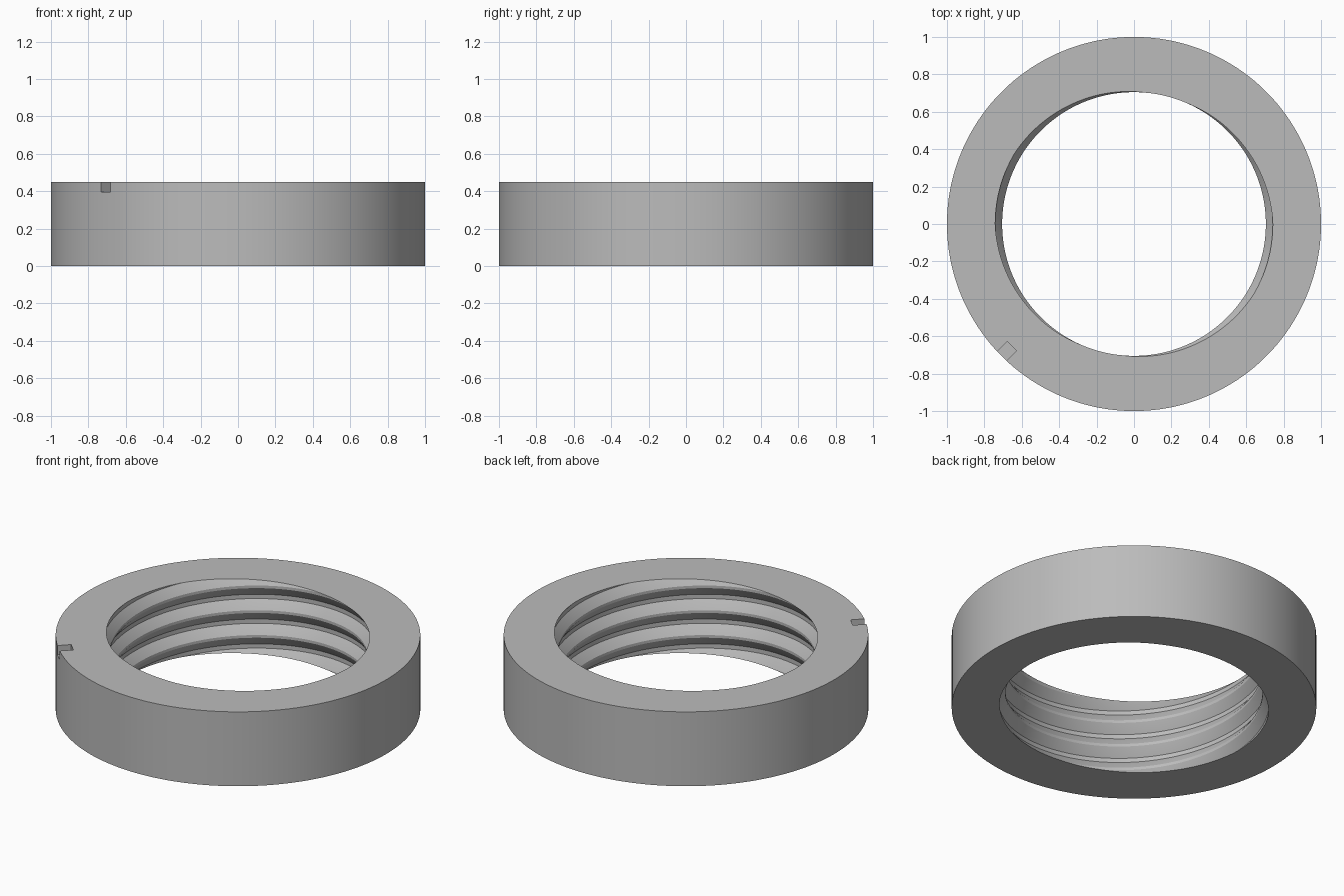
import bpy, bmesh, math
from mathutils import Matrix

if "Cube" in bpy.data.objects:
    bpy.data.objects.remove(bpy.data.objects["Cube"])

HEIGHT, R_OUT = 0.45, 1.0
PITCH, STARTS, SEG = 0.15, 2, 180
LEAD = PITCH * STARTS

# Thread cross-section over one pitch: (height from crest centre, radius)
TOOTH = [(-0.062, 0.742), (-0.035, 0.722), (-0.008, 0.705),
         (0.008, 0.705), (0.035, 0.722), (0.062, 0.742)]


def bore_radius(offset):
    """Bore radius at a height measured from a crest centre."""
    d = abs((offset + PITCH / 2) % PITCH - PITCH / 2)
    pts = TOOTH[3:]
    if d <= pts[0][0]:
        return pts[0][1]
    for (a, ra), (b, rb) in zip(pts, pts[1:]):
        if d <= b:
            return ra + (rb - ra) * (d - a) / (b - a)
    return pts[-1][1]


def column(angle):
    """Closed section of the ring at one angle, as (radius, z)."""
    crest = 0.40 - LEAD * (angle - math.radians(135)) / math.tau
    section = [(R_OUT, 0.0)]
    for k in range(-7, 8):
        for dz, _ in TOOTH:
            z = min(max(crest + k * PITCH + dz, 0.0), HEIGHT)
            section.append((bore_radius(z - crest), z))
    section.append((R_OUT, HEIGHT))
    return section


# Threaded ring body
bm = bmesh.new()
cols = []
for i in range(SEG + 1):
    a = math.tau * i / SEG
    cols.append([bm.verts.new((r * math.cos(a), r * math.sin(a), z))
                 for r, z in column(a)])
for c0, c1 in zip(cols, cols[1:]):
    n = len(c0)
    for j in range(n):
        k = (j + 1) % n
        bm.faces.new((c0[j], c0[k], c1[k], c1[j]))
bmesh.ops.remove_doubles(bm, verts=bm.verts, dist=0.0002)
bmesh.ops.recalc_face_normals(bm, faces=bm.faces)
mesh = bpy.data.meshes.new("threaded_ring")
bm.to_mesh(mesh)
bm.free()
ring = bpy.data.objects.new("threaded_ring", mesh)
bpy.context.collection.objects.link(ring)

grey = bpy.data.materials.new("grey_metal")
grey.diffuse_color = (0.5, 0.5, 0.5, 1)
grey.use_nodes = True
grey.node_tree.nodes["Principled BSDF"].inputs["Base Color"].default_value = grey.diffuse_color
mesh.materials.append(grey)

# Small marker notch in the top outer edge
bm = bmesh.new()
bmesh.ops.create_cube(bm, size=1)
bmesh.ops.transform(bm, verts=bm.verts, matrix=(
    Matrix.Rotation(math.radians(225), 4, 'Z')
    @ Matrix.Translation((1.023, 0, 0.495))
    @ Matrix.Diagonal((0.2, 0.07, 0.2, 1))))
cut_mesh = bpy.data.meshes.new("notch_cutter")
bm.to_mesh(cut_mesh)
bm.free()
cut_mesh.materials.append(grey)
cutter = bpy.data.objects.new("notch_cutter", cut_mesh)
bpy.context.collection.objects.link(cutter)
cutter.hide_render = True

mod = ring.modifiers.new("notch", 'BOOLEAN')
mod.operation, mod.object, mod.solver = 'DIFFERENCE', cutter, 'EXACT'
bpy.context.view_layer.objects.active = ring
ring.select_set(True)
bpy.ops.object.modifier_apply(modifier="notch")
bpy.data.objects.remove(cutter)

cutter = None
bpy.ops.object.shade_smooth_by_angle(angle=math.radians(15))
